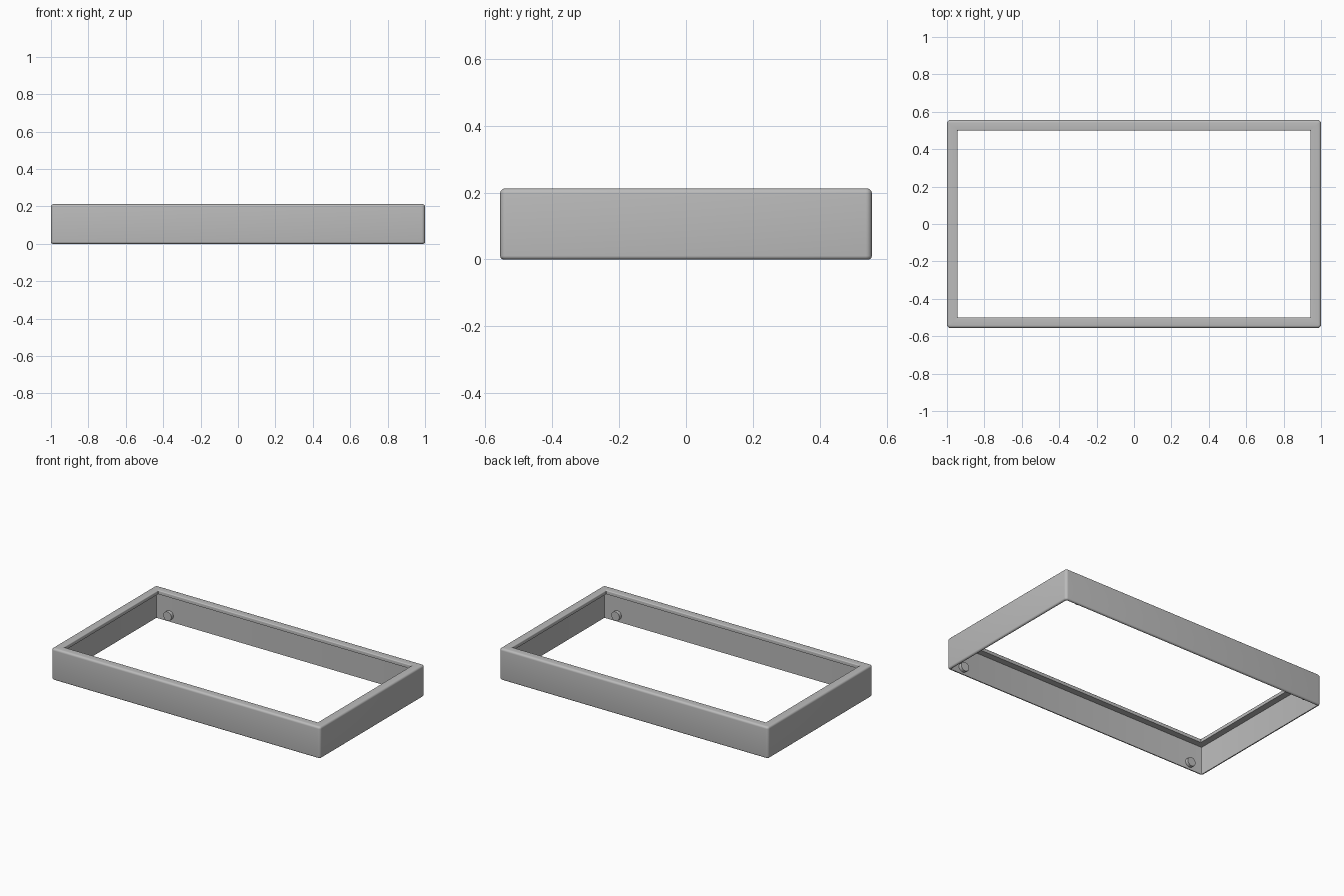
import bpy, bmesh, math
from mathutils import Matrix

cube = bpy.data.objects.get("Cube")
if cube:
    bpy.data.objects.remove(cube, do_unlink=True)

HALF_X, HALF_Y, HEIGHT = 1.0, 0.556, 0.212
WALL, LIP, LIP_Z = 0.014, 0.057, 0.187
CORNER = 0.018

grey = bpy.data.materials.new("plain grey")
grey.use_nodes = True
colour = (0.5, 0.5, 0.5, 1)
grey.diffuse_color = colour
grey.node_tree.nodes["Principled BSDF"].inputs["Base Color"].default_value = colour


def arc(cx, cy, r, start, end, steps=5):
    angles = [math.radians(start + (end - start) * i / steps) for i in range(steps + 1)]
    return [(cx + r * math.cos(a), cy + r * math.sin(a)) for a in angles]


def rounded_rectangle(inset):
    """Outline of the frame moved inwards by the inset."""
    r = max(CORNER - inset, 0.003)
    x, y = HALF_X - inset - r, HALF_Y - inset - r
    return (arc(x, y, r, 0, 90) + arc(-x, y, r, 90, 180)
            + arc(-x, -y, r, 180, 270) + arc(x, -y, r, 270, 360))


def finish(bm, name):
    bmesh.ops.recalc_face_normals(bm, faces=bm.faces)
    mesh = bpy.data.meshes.new(name)
    bm.to_mesh(mesh)
    bm.free()
    mesh.materials.append(grey)
    obj = bpy.data.objects.new(name, mesh)
    bpy.context.collection.objects.link(obj)
    bpy.ops.object.select_all(action='DESELECT')
    obj.select_set(True)
    bpy.context.view_layer.objects.active = obj
    bpy.ops.object.shade_smooth_by_angle(angle=math.radians(35))
    return obj


# Thin-walled frame with an inward lip: section as (inset, height)
low, top, edge = 0.011, 0.014, 0.006
section = (arc(low, low, low, 270, 180)
           + arc(top, HEIGHT - top, top, 180, 90)
           + arc(LIP - edge, HEIGHT - edge, edge, 90, 0)
           + [(LIP, LIP_Z), (WALL, LIP_Z), (WALL, 0)])
bm = bmesh.new()
rings = [[bm.verts.new((x, y, z)) for x, y in rounded_rectangle(inset)]
         for inset, z in section]
for a, b in zip(rings, rings[1:] + rings[:1]):
    for i in range(len(a)):
        j = (i + 1) % len(a)
        bm.faces.new((a[i], a[j], b[j], b[i]))
finish(bm, "frame")

# Four round pegs on the inside of the long walls
PEG_DEPTH = 0.024
for side_y, y_name in ((-1, "front"), (1, "back")):
    for side_x, x_name in ((-1, "right"), (1, "left")):
        bm = bmesh.new()
        place = (Matrix.Translation((side_x * 0.89, side_y * (HALF_Y - WALL - PEG_DEPTH / 2 + 0.002), 0.044))
                 @ Matrix.Rotation(math.pi / 2, 4, 'X'))
        bmesh.ops.create_cone(bm, cap_ends=True, segments=32, radius1=0.03,
                              radius2=0.03, depth=PEG_DEPTH, matrix=place)
        finish(bm, f"{y_name}_{x_name}_peg")
